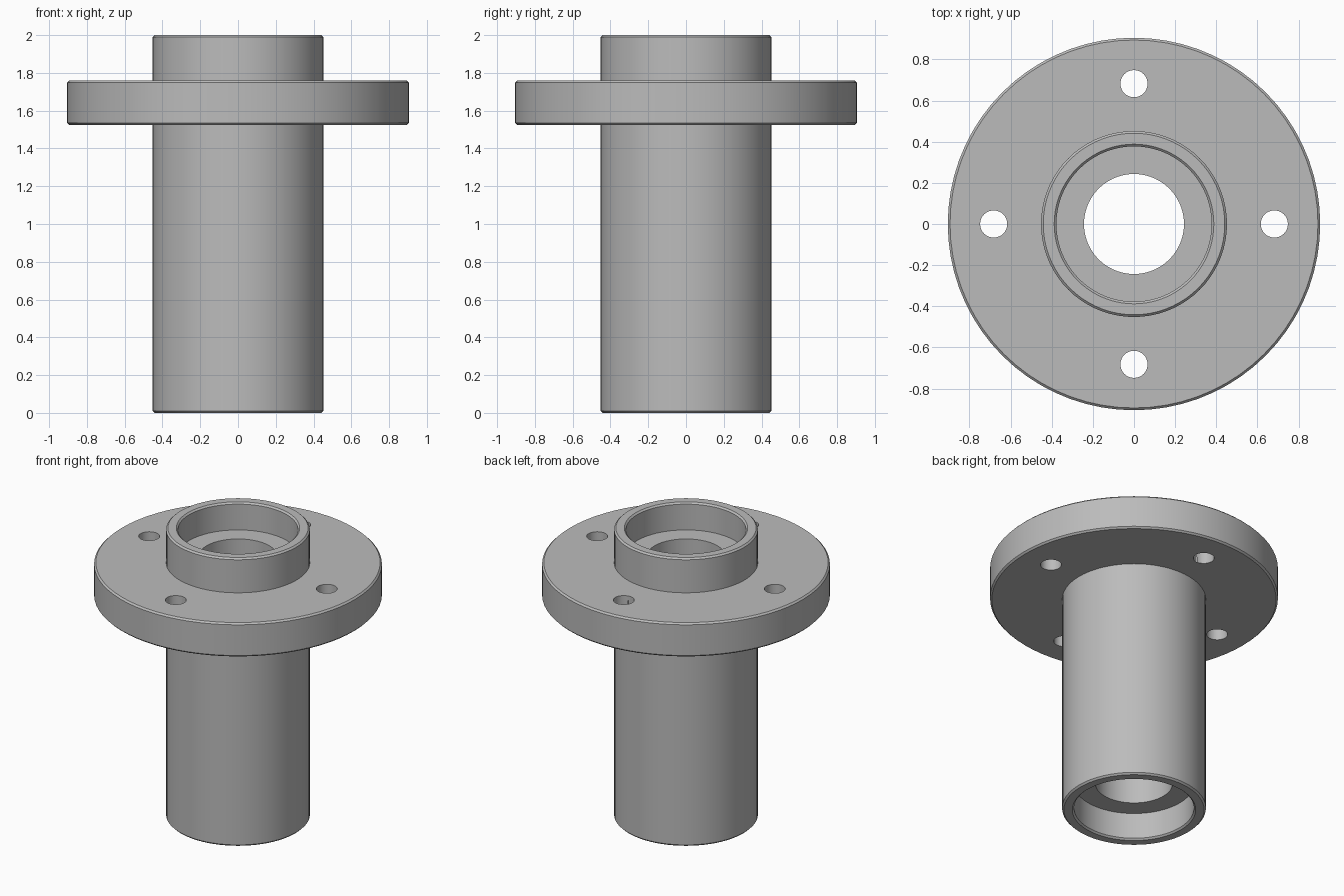
import bpy, bmesh, math

SEGMENTS = 72

cube = bpy.data.objects.get("Cube")
if cube:
    bpy.data.objects.remove(cube, do_unlink=True)

steel = bpy.data.materials.new("plain_grey_steel")
steel.use_nodes = True
grey = (0.5, 0.5, 0.5, 1)
steel.diffuse_color = grey
steel.node_tree.nodes["Principled BSDF"].inputs["Base Color"].default_value = grey


def lathe(name, profile):
    """Turn a closed (radius, height) profile around the z axis."""
    bm = bmesh.new()
    rings = []
    for i in range(SEGMENTS):
        a = math.tau * i / SEGMENTS
        rings.append([bm.verts.new((r * math.cos(a), r * math.sin(a), z)) for r, z in profile])
    n = len(profile)
    for i, ring in enumerate(rings):
        following = rings[(i + 1) % SEGMENTS]
        for j in range(n):
            k = (j + 1) % n
            bm.faces.new((ring[j], following[j], following[k], ring[k]))
    bmesh.ops.recalc_face_normals(bm, faces=bm.faces)
    mesh = bpy.data.meshes.new(name)
    bm.to_mesh(mesh)
    bm.free()
    obj = bpy.data.objects.new(name, mesh)
    bpy.context.collection.objects.link(obj)
    mesh.materials.append(steel)
    return obj


# Main sizes
tube, flange, bore, seat = 0.452, 0.905, 0.243, 0.377
low, high, top, depth, c = 1.525, 1.76, 2.0, 0.19, 0.011

# Tube, flange, through bore and the two bearing seats in one turned section
hub = lathe("flanged_hub", [
    (tube - c, 0), (tube, c), (tube, low),
    (flange - c, low), (flange, low + c), (flange, high - c), (flange - c, high),
    (tube, high), (tube, top - c), (tube - c, top),
    (seat + c, top), (seat, top - c), (seat, top - depth),
    (bore, top - depth), (bore, depth),
    (seat, depth), (seat, c), (seat + c, 0),
])

# Four bolt holes through the flange
for i in range(4):
    a = math.tau * i / 4
    bpy.ops.mesh.primitive_cylinder_add(
        vertices=32, radius=0.066, depth=0.5,
        location=(0.682 * math.cos(a), 0.682 * math.sin(a), (low + high) / 2))
    cutter = bpy.context.object
    cutter.name = f"bolt_hole_cutter_{i + 1}"
    cutter.data.materials.append(steel)
    cut = hub.modifiers.new(f"bolt_hole_{i + 1}", "BOOLEAN")
    cut.operation = "DIFFERENCE"
    cut.solver = "EXACT"
    cut.object = cutter

# Bake the holes, drop the cutters and smooth the round walls
bpy.context.view_layer.update()
baked = bpy.data.meshes.new_from_object(
    hub.evaluated_get(bpy.context.evaluated_depsgraph_get()))
cutters = [m.object for m in hub.modifiers]
hub.modifiers.clear()
hub.data = baked
for cutter in cutters:
    bpy.data.objects.remove(cutter, do_unlink=True)

bpy.ops.object.select_all(action="DESELECT")
hub.select_set(True)
bpy.context.view_layer.objects.active = hub
bpy.ops.object.shade_smooth_by_angle(angle=math.radians(30))
